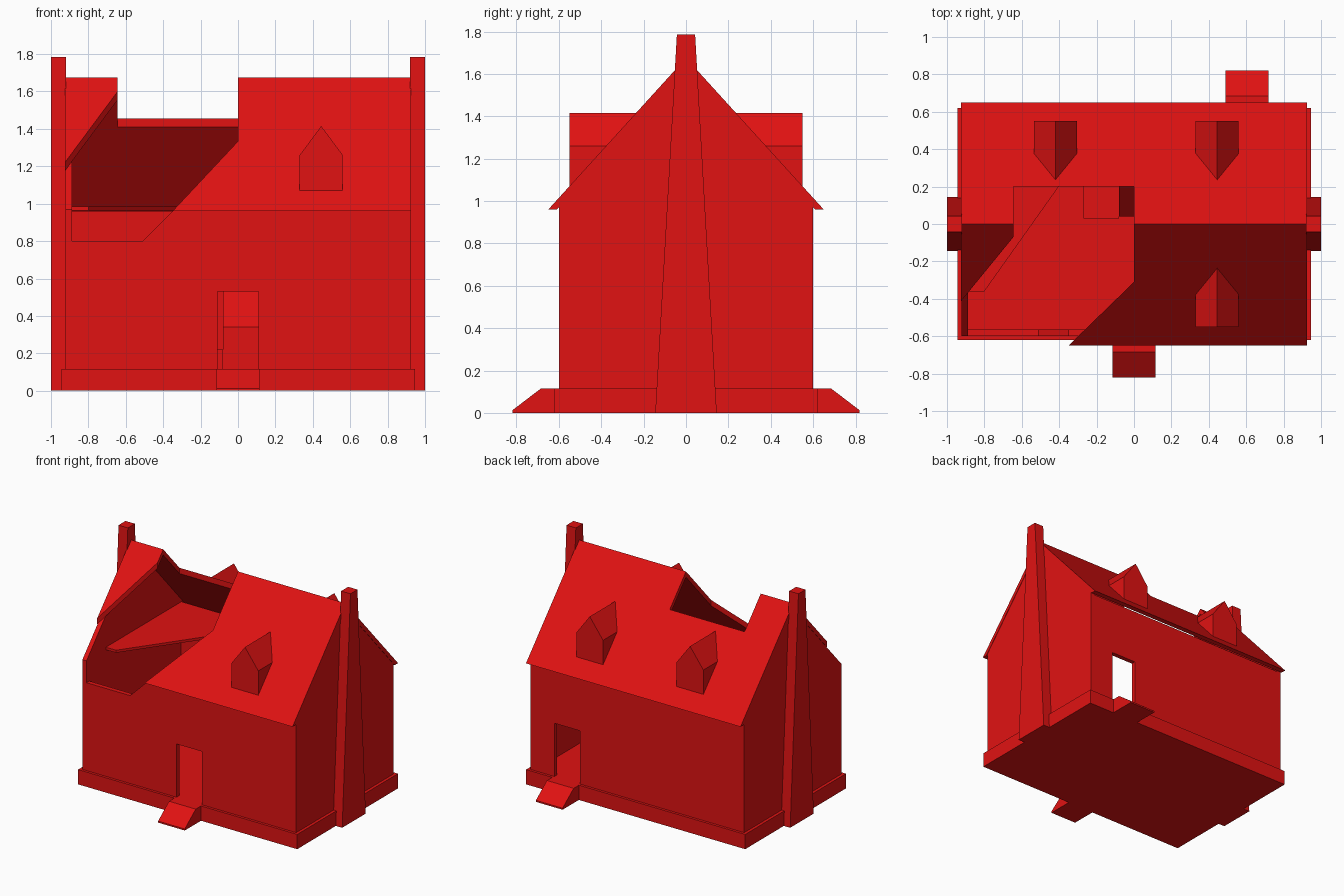
import bpy
import bmesh

if "Cube" in bpy.data.objects:
    bpy.data.objects.remove(bpy.data.objects["Cube"], do_unlink=True)

red = bpy.data.materials.new("bright_red")
red.use_nodes = True
red.diffuse_color = (0.75, 0.006, 0.006, 1)
red.node_tree.nodes["Principled BSDF"].inputs["Base Color"].default_value = red.diffuse_color

RIDGE, EAVE, EAVE_Y = 1.675, 0.96, 0.65
SLOPE = (RIDGE - EAVE) / EAVE_Y
HX, HY, WALL, BASE = 0.922, 0.6, 0.035, 0.115


def loft(name, ring_a, ring_b):
    """Closed solid between two matching outlines."""
    bm = bmesh.new()
    a = [bm.verts.new(p) for p in ring_a]
    b = [bm.verts.new(p) for p in ring_b]
    bm.faces.new(a)
    bm.faces.new(b[::-1])
    for i in range(len(a)):
        j = (i + 1) % len(a)
        bm.faces.new((a[i], b[i], b[j], a[j]))
    bmesh.ops.recalc_face_normals(bm, faces=bm.faces)
    mesh = bpy.data.meshes.new(name)
    bm.to_mesh(mesh)
    bm.free()
    mesh.materials.append(red)
    ob = bpy.data.objects.new(name, mesh)
    bpy.context.collection.objects.link(ob)
    return ob


def prism(name, outline, axis, lo, hi):
    """Extrude a 2D outline along an axis index from lo to hi."""
    def ring(d):
        return [p[:axis] + (d,) + p[axis:] for p in outline]
    return loft(name, ring(lo), ring(hi))


def rect(x0, y0, x1, y1):
    return [(x0, y0), (x1, y0), (x1, y1), (x0, y1)]


def doorway(centre, half=0.11, top=0.53):
    """Notch in the lower edge of a wall outline, running left to right."""
    return [(centre - half, BASE), (centre - half, top),
            (centre + half, top), (centre + half, BASE)]


# Plinth, with a sloped step at each doorway
prism("plinth", rect(-0.945, -0.62, 0.945, 0.62), 2, 0, BASE)
for name, side, cx in (("front_step", -1, 0), ("back_step", 1, 0.605)):
    profile = [(side * y, z) for y, z in
               ((0.6, 0), (0.82, 0), (0.82, 0.012), (0.685, BASE), (0.6, BASE))]
    prism(name, profile, 0, cx - 0.115, cx + 0.115)

# Front wall with its broken upper corner, and back wall
prism("front_wall", [(-HX, BASE)] + doorway(0) + [
    (HX, BASE), (HX, EAVE), (-0.35, EAVE), (-0.51, 0.8), (-0.89, 0.8),
    (-0.89, EAVE), (-HX, EAVE)], 1, -HY, WALL - HY)
prism("back_wall", [(-HX, BASE)] + doorway(0.605) + [
    (HX, BASE), (HX, EAVE), (-HX, EAVE)], 1, HY - WALL, HY)

# Gable walls and tapered end chimneys
UNDER = RIDGE - 0.045
gable = [(-HY, BASE), (HY, BASE), (HY, UNDER - SLOPE * HY),
         (0, UNDER), (-HY, UNDER - SLOPE * HY)]
stack = [(-0.145, 0), (0.145, 0), (0.052, 1.63), (0.043, 1.785),
         (-0.043, 1.785), (-0.052, 1.63)]
for name, s in (("left", 1), ("right", -1)):
    prism(name + "_gable", gable, 0, s * (HX - WALL), s * HX)
    prism(name + "_chimney", stack, 0, s * 0.92, s * 1.0)

# Roof shell with the broken opening cut through it
inner = (UNDER - EAVE) / SLOPE
roof = prism("roof", [(-EAVE_Y, EAVE), (0, RIDGE), (EAVE_Y, EAVE),
                      (inner, EAVE), (0, UNDER), (-inner, EAVE)], 0, -0.925, 0.925)
cutter = prism("roof_cutter", [(-0.645, 0.2), (0, 0.2), (0, -0.31), (-0.412, -0.71),
                               (-1.1, -0.71), (-1.1, -0.627), (-0.645, -0.07)], 2, 0.7, 2)
cutter.hide_render = True
cut = roof.modifiers.new("opening", "BOOLEAN")
cut.operation, cut.solver, cut.object = "DIFFERENCE", "EXACT", cutter
bpy.context.view_layer.objects.active = roof
bpy.ops.object.modifier_apply(modifier=cut.name)
bpy.data.objects.remove(cutter, do_unlink=True)

# Dormers: a gabled front running back until it meets the roof slope
for name, cx, side in (("front_dormer", 0.445, -1), ("back_left_dormer", 0.445, 1),
                       ("back_right_dormer", -0.42, 1)):
    face = [(cx - 0.115, 1.07), (cx + 0.115, 1.07), (cx + 0.115, 1.26),
            (cx, 1.415), (cx - 0.115, 1.26)]
    loft(name, [(x, side * 0.55, z) for x, z in face],
         [(x, side * ((RIDGE - z) / SLOPE - 0.005), z) for x, z in face])

# Broken upper floor and the stair inside
prism("upper_floor", [(-0.89, -0.36), (-0.8, -0.36), (-0.14, 0.57), (-0.89, 0.57)],
      2, 0.965, 0.985)
prism("stair_flight", [(0.04, BASE), (0.57, BASE), (0.57, 0.965), (0.04, 0.34)],
      0, -0.08, 0.15)
prism("stair_landing", rect(-0.27, 0.03, -0.08, 0.3), 2, BASE, 0.22)
